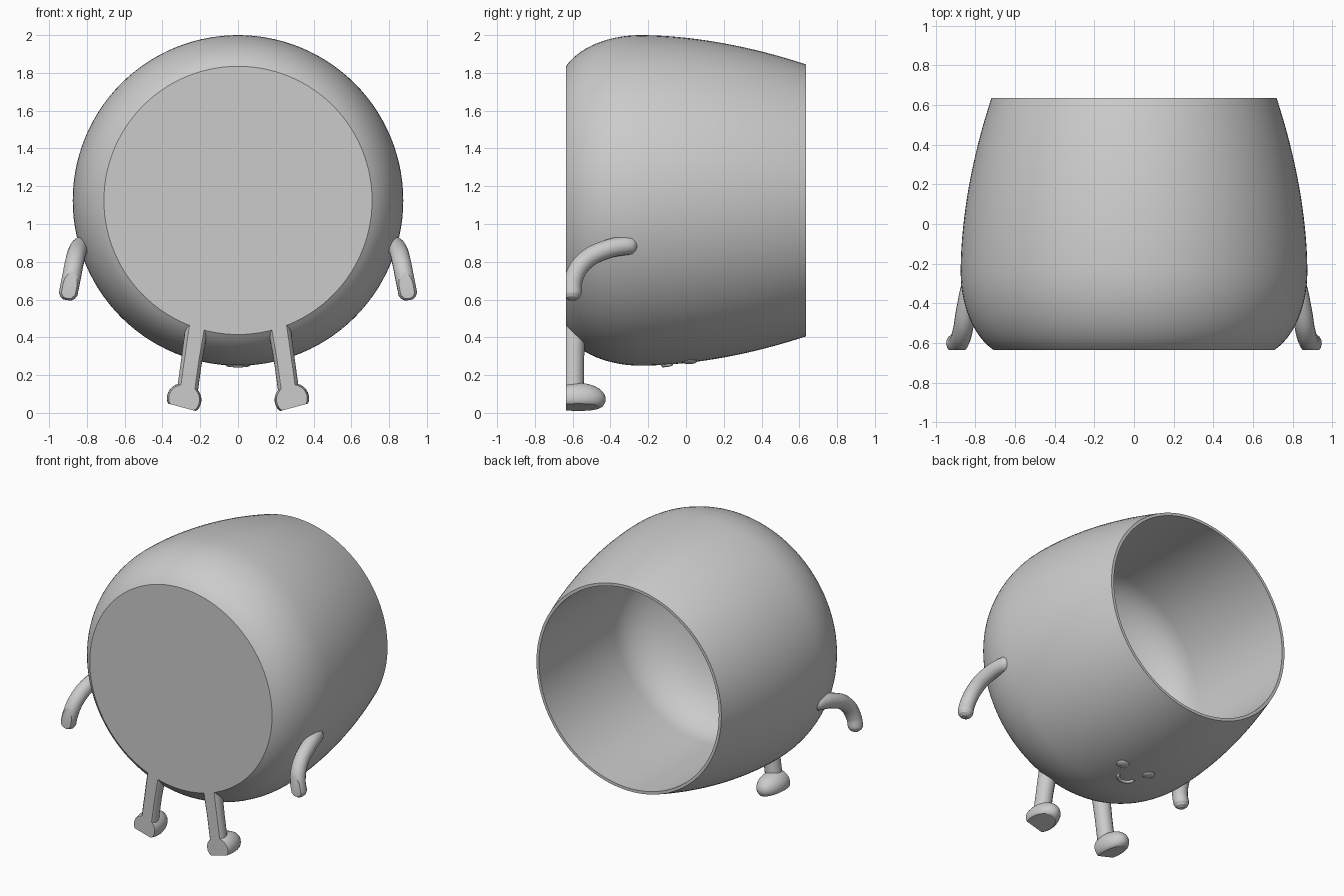
import bpy, bmesh, math
from mathutils import Matrix, Vector

FRONT, BACK, AXIS_Z = -0.635, 0.635, 1.125

cube = bpy.data.objects.get("Cube")
if cube:
    bpy.data.objects.remove(cube, do_unlink=True)

grey = bpy.data.materials.new("plain grey")
grey.use_nodes = True
grey.diffuse_color = (0.6, 0.6, 0.6, 1)
grey.node_tree.nodes["Principled BSDF"].inputs["Base Color"].default_value = (0.6, 0.6, 0.6, 1)


def finish(name, bm, cut=False):
    """Turn a bmesh into a smooth object, optionally sliced flat at the front."""
    if cut:
        geom = bm.verts[:] + bm.edges[:] + bm.faces[:]
        res = bmesh.ops.bisect_plane(bm, geom=geom, plane_co=(0, FRONT, 0),
                                     plane_no=(0, -1, 0), clear_outer=True)
        edges = [e for e in res["geom_cut"] if isinstance(e, bmesh.types.BMEdge)]
        bmesh.ops.holes_fill(bm, edges=edges)
    bmesh.ops.recalc_face_normals(bm, faces=bm.faces[:])
    mesh = bpy.data.meshes.new(name)
    bm.to_mesh(mesh)
    bm.free()
    mesh.materials.append(grey)
    obj = bpy.data.objects.new(name, mesh)
    bpy.context.collection.objects.link(obj)
    bpy.ops.object.select_all(action='DESELECT')
    obj.select_set(True)
    bpy.context.view_layer.objects.active = obj
    bpy.ops.object.shade_smooth_by_angle(angle=math.radians(28))
    return obj


def tube(name, points, radius, cut=False):
    """Round tube through (position, relative radius) points."""
    curve = bpy.data.curves.new(name + "_path", 'CURVE')
    curve.dimensions = '3D'
    curve.bevel_depth = radius
    curve.bevel_resolution = 6
    curve.use_fill_caps = True
    curve.resolution_u = 6
    spline = curve.splines.new('BEZIER')
    spline.bezier_points.add(len(points) - 1)
    for bp, (co, r) in zip(spline.bezier_points, points):
        bp.co, bp.radius = co, r
        bp.handle_left_type = bp.handle_right_type = 'AUTO'
    helper = bpy.data.objects.new(name + "_helper", curve)
    bpy.context.collection.objects.link(helper)
    bpy.context.view_layer.update()
    deps = bpy.context.evaluated_depsgraph_get()
    bm = bmesh.new()
    bm.from_mesh(helper.evaluated_get(deps).to_mesh())
    bmesh.ops.remove_doubles(bm, verts=bm.verts[:], dist=0.0005)
    bpy.data.objects.remove(helper, do_unlink=True)
    return finish(name, bm, cut)


def outer_radius(y):
    if y < -0.24:
        t = (-0.24 - y) / 0.43
        return 0.875 - 0.273 * (1 - math.sqrt(1 - t * t))
    return 0.875 - 0.155 * ((y + 0.24) / 0.875) ** 1.85


# Hollow pot body lying on its side: outer wall, rim, straight bore, bowl floor
edge_angle = math.asin((-0.24 - FRONT) / 0.43)
ys = [-0.24 - 0.43 * math.sin(edge_angle * (1 - i / 14)) for i in range(14)]
ys += [-0.24 + (BACK + 0.24) * i / 16 for i in range(17)]
profile = [(0, FRONT)] + [(outer_radius(y), y) for y in ys]
profile += [(0.70, BACK)]
for i in range(13):
    a = math.pi / 2 * i / 12
    profile.append((0.70 * math.cos(a) ** 0.7 if i < 12 else 0, -0.2 - 0.36 * math.sin(a)))
bm = bmesh.new()
verts = [bm.verts.new((r, y, AXIS_Z)) for r, y in profile]
edges = [bm.edges.new(pair) for pair in zip(verts, verts[1:])]
bmesh.ops.spin(bm, geom=verts + edges, cent=(0, 0, AXIS_Z), axis=(0, 1, 0),
               angle=math.tau, steps=112)
bmesh.ops.remove_doubles(bm, verts=bm.verts[:], dist=0.0005)
finish("pot_body", bm)

for side, s in (("left", 1), ("right", -1)):
    # Curved arm with rounded tip
    arm = [((s * x, y, z), r) for x, y, z, r in (
        (0.80, -0.265, 0.89, 0.6), (0.815, -0.295, 0.888, 1), (0.845, -0.42, 0.865, 1),
        (0.865, -0.54, 0.80, 1), (0.885, -0.598, 0.70, 1),
        (0.899, -0.602, 0.63, 1), (0.902, -0.602, 0.61, 0.8), (0.904, -0.602, 0.597, 0.4))]
    tube(side + "_arm", arm, 0.05, cut=True)

    # Straight leg, spreading outward
    leg = [((s * 0.21, -0.59, 0.5), 1.1), ((s * 0.245, -0.595, 0.28), 1),
           ((s * 0.27, -0.595, 0.10), 1)]
    tube(side + "_leg", leg, 0.056, cut=True)

    # Domed foot with a flat, tilted sole
    bm = bmesh.new()
    bmesh.ops.create_uvsphere(bm, u_segments=32, v_segments=20, radius=1)
    for v in bm.verts:
        v.co = Vector((v.co.x * 0.092, v.co.y * 0.145, max(v.co.z * 0.085, -0.045)))
    bm.transform(Matrix.Translation((s * 0.285, -0.57, 0.073))
                 @ Matrix.Rotation(-s * math.radians(15), 4, 'Y'))
    finish(side + "_foot", bm, cut=True)


def belly(x, y, lift=0.0):
    """Point on the underside of the body."""
    return Vector((x, y, AXIS_Z - math.sqrt(outer_radius(y) ** 2 - x * x) - lift))


# Small face on the underside: button eyes and a smile
for side, s in (("left", 1), ("right", -1)):
    bm = bmesh.new()
    bmesh.ops.create_uvsphere(bm, u_segments=24, v_segments=12, radius=1)
    bm.transform(Matrix.Translation(belly(s * 0.108, 0.018))
                 @ Matrix.Rotation(-s * 0.125, 4, 'Y')
                 @ Matrix.Diagonal((0.043, 0.04, 0.014, 1)))
    finish(side + "_eye", bm)

smile = []
for i in range(9):
    a = math.pi * i / 8
    smile.append((belly(0.06 * math.cos(a), -0.07 - 0.05 * math.sin(a), 0.001),
                  0.6 if i in (0, 8) else 1))
tube("smile", smile, 0.012)
